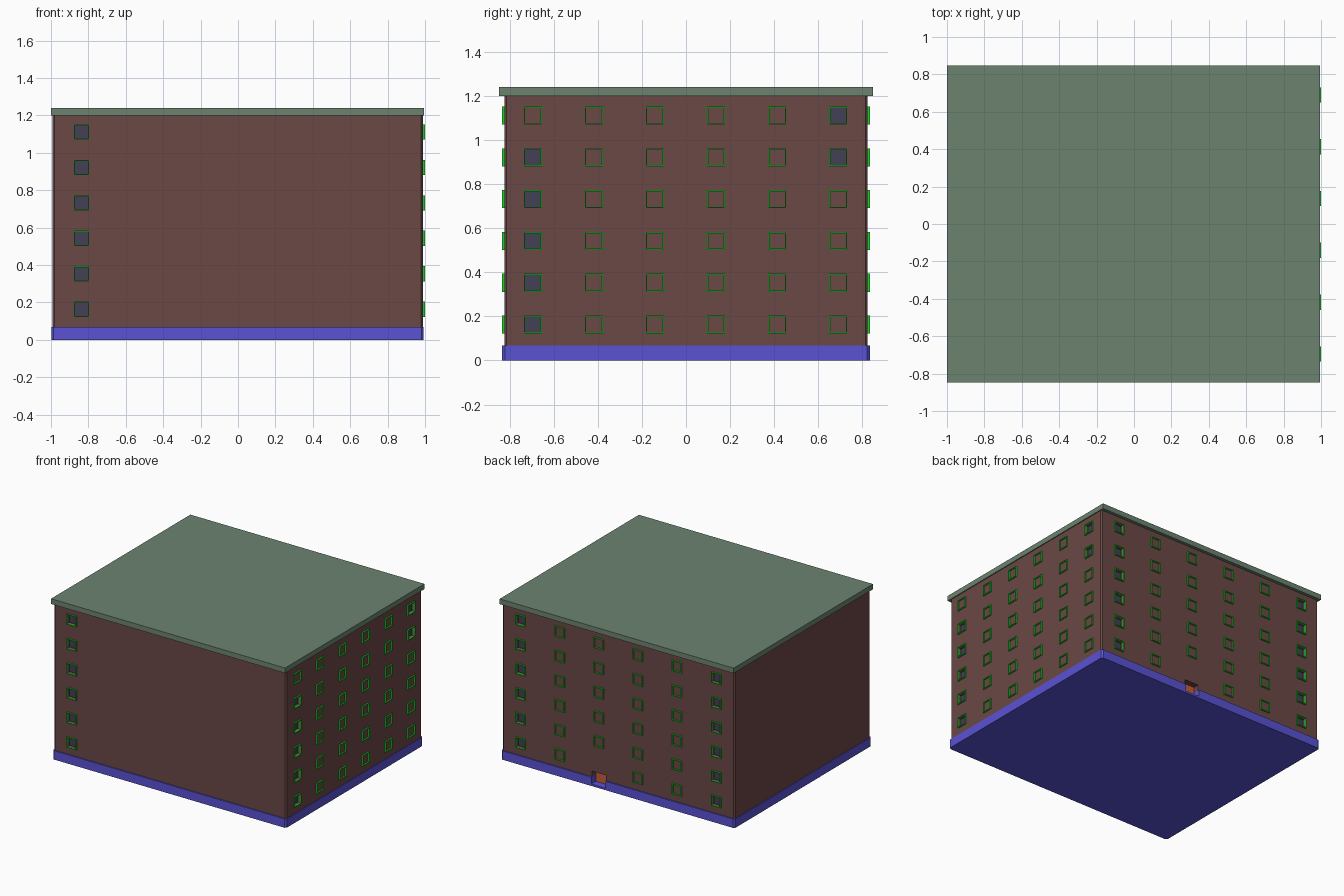
import bpy, bmesh
from mathutils import Vector

if "Cube" in bpy.data.objects:
    bpy.data.objects.remove(bpy.data.objects["Cube"])

X0, X1, Y = -0.992, 0.988, 0.824      # wall planes
ROWS = [0.163 + 0.1895 * i for i in range(6)]
XCOLS = [-0.837 + 0.3335 * i for i in range(6)]
YCOLS = [-0.695 + 0.277 * i for i in range(6)]
SIZE, BAR, OUT, DEPTH = 0.082, 0.006, 0.011, 0.022


def material(name, color):
    m = bpy.data.materials.new(name)
    m.diffuse_color = (*color, 1)
    m.use_nodes = True
    m.node_tree.nodes["Principled BSDF"].inputs["Base Color"].default_value = m.diffuse_color
    return m


WALL = material("brick", (0.147, 0.065, 0.061))
ROOF = material("roof_green", (0.15, 0.23, 0.16))
BASE = material("plinth_blue", (0.1, 0.085, 0.65))
FRAME = material("frame_green", (0.01, 0.62, 0.02))
GLASS = material("glass_dark", (0.055, 0.05, 0.09))
DOOR = material("door_orange", (0.55, 0.11, 0.04))


def add_box(bm, lo, hi):
    lo, hi = Vector(lo), Vector(hi)
    verts = bmesh.ops.create_cube(bm, size=1)["verts"]
    for v in verts:
        v.co = Vector([(lo[i] + hi[i]) / 2 + v.co[i] * (hi[i] - lo[i]) for i in range(3)])


def finish(bm, name, mat=None):
    me = bpy.data.meshes.new(name)
    bm.to_mesh(me)
    bm.free()
    ob = bpy.data.objects.new(name, me)
    bpy.context.collection.objects.link(ob)
    if mat:
        me.materials.append(mat)
    return ob


def block(name, lo, hi, mat, chamfer=0):
    bm = bmesh.new()
    add_box(bm, lo, hi)
    if chamfer:
        upright = [e for e in bm.edges
                   if abs(e.verts[0].co.z - e.verts[1].co.z) > 1e-4]
        bmesh.ops.bevel(bm, geom=upright, offset=chamfer, segments=1, affect="EDGES")
    return finish(bm, name, mat)


def wall_box(bm, side, u0, u1, z0, z1, d0, d1):
    """Box on a facade: u along the wall, d outward from its surface."""
    if side == "front":
        add_box(bm, (u0, -Y - d1, z0), (u1, -Y - d0, z1))
    elif side == "back":
        add_box(bm, (u0, Y + d0, z0), (u1, Y + d1, z1))
    else:
        add_box(bm, (X1 + d0, u0, z0), (X1 + d1, u1, z1))


# Main masses
walls = block("walls", (X0, -Y, 0.065), (X1, Y, 1.205), WALL, 0.01)
plinth = block("plinth", (-0.998, -0.834, 0), (0.993, 0.834, 0.068), BASE, 0.012)
block("roof_slab", (-1, -0.848, 1.2), (0.995, 0.848, 1.24), ROOF)

# Window list: facade, position, height, open recess or blind window
windows = [("front", XCOLS[0], z, True) for z in ROWS]
for i in range(6):
    for j, z in enumerate(ROWS):
        if not (i == 3 and j == 0):                      # door takes this place
            windows.append(("back", XCOLS[i], z, i in (0, 5)))
        is_open = (i == 0 and j < 5) or (i == 5 and j > 3)
        windows.append(("right", YCOLS[i], z, is_open))

frames, glass, cuts = bmesh.new(), bmesh.new(), bmesh.new()
h = SIZE / 2
k = h - BAR
for side, u, z, is_open in windows:
    # Four frame bars
    for s in (-1, 1):
        a, b = sorted((s * k, s * h))
        wall_box(frames, side, u + a, u + b, z - h, z + h, -0.005, OUT)
        wall_box(frames, side, u - k, u + k, z + a, z + b, -0.005, OUT)
    if is_open:
        wall_box(cuts, side, u - k, u + k, z - k, z + k, -DEPTH, 0.02)
        wall_box(glass, side, u - k, u + k, z - k, z + k, -DEPTH - 0.004, -DEPTH + 0.003)
finish(frames, "window_frames", FRAME)
finish(glass, "window_glass", GLASS)

# Entrance recess with a door panel at its back
dx = XCOLS[3]
wall_box(cuts, "back", dx - 0.06, dx + 0.06, 0.015, 0.11, -0.05, 0.04)
cutter = finish(cuts, "opening_cutter")
cutter.hide_render = True
cutter.hide_viewport = True
for ob in (walls, plinth):
    mod = ob.modifiers.new("openings", "BOOLEAN")
    mod.operation = "DIFFERENCE"
    mod.solver = "EXACT"
    mod.object = cutter
block("door", (dx - 0.06, Y - 0.055, 0.015), (dx + 0.06, Y - 0.045, 0.11), DOOR)
